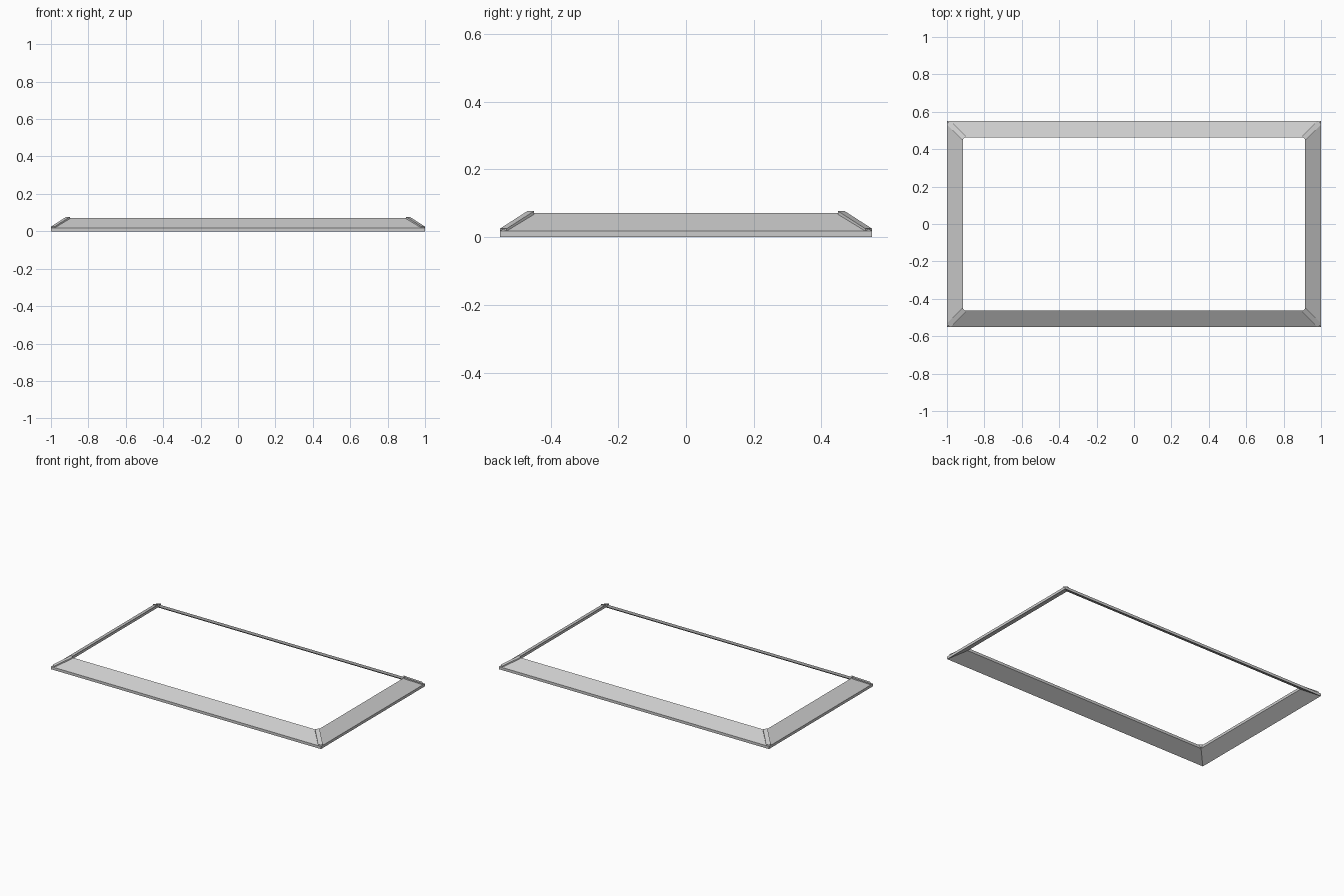
import bpy, bmesh
from mathutils import Vector

if "Cube" in bpy.data.objects:
    bpy.data.objects.remove(bpy.data.objects["Cube"])

HX, HY = 1.0, 0.55        # outer half sizes
INSET, RISE, T = 0.087, 0.053, 0.018


def prism(name, bottom, top):
    """Closed solid between two matching four-point loops."""
    bm = bmesh.new()
    b = [bm.verts.new(p) for p in bottom]
    t = [bm.verts.new(p) for p in top]
    bm.faces.new(b[::-1])
    bm.faces.new(t)
    for i in range(4):
        j = (i + 1) % 4
        bm.faces.new((b[i], b[j], t[j], t[i]))
    bmesh.ops.recalc_face_normals(bm, faces=bm.faces)
    me = bpy.data.meshes.new(name)
    bm.to_mesh(me)
    bm.free()
    ob = bpy.data.objects.new(name, me)
    bpy.context.collection.objects.link(ob)
    return ob


# four sloping mitred boards
signs = [(-1, -1), (1, -1), (1, 1), (-1, 1)]
names = ["front", "right", "back", "left"]
for i, side in enumerate(names):
    a, b = signs[i], signs[(i + 1) % 4]
    ix, iy = HX - INSET, HY - INSET
    low = [Vector((a[0] * HX, a[1] * HY, 0)), Vector((b[0] * HX, b[1] * HY, 0)),
           Vector((b[0] * ix, b[1] * iy, RISE)), Vector((a[0] * ix, a[1] * iy, RISE))]
    prism(side + "_sloped_board", low, [p + Vector((0, 0, T)) for p in low])

# flat-topped strips along the corner hips
W = 0.010                 # half width measured along each axis
for (sx, sy), corner in zip(signs, ["front_left", "front_right", "back_right", "back_left"]):
    def loop(drop):
        pts = []
        for inset, z, w in [(0.010, 0.025, -W), (0.010, 0.025, W),
                            (0.091, 0.077, W), (0.091, 0.077, -W)]:
            pts.append(Vector((sx * (HX - inset + w), sy * (HY - inset - w), z - drop)))
        return pts
    prism(corner + "_hip_strip", loop(0.018), loop(0))
